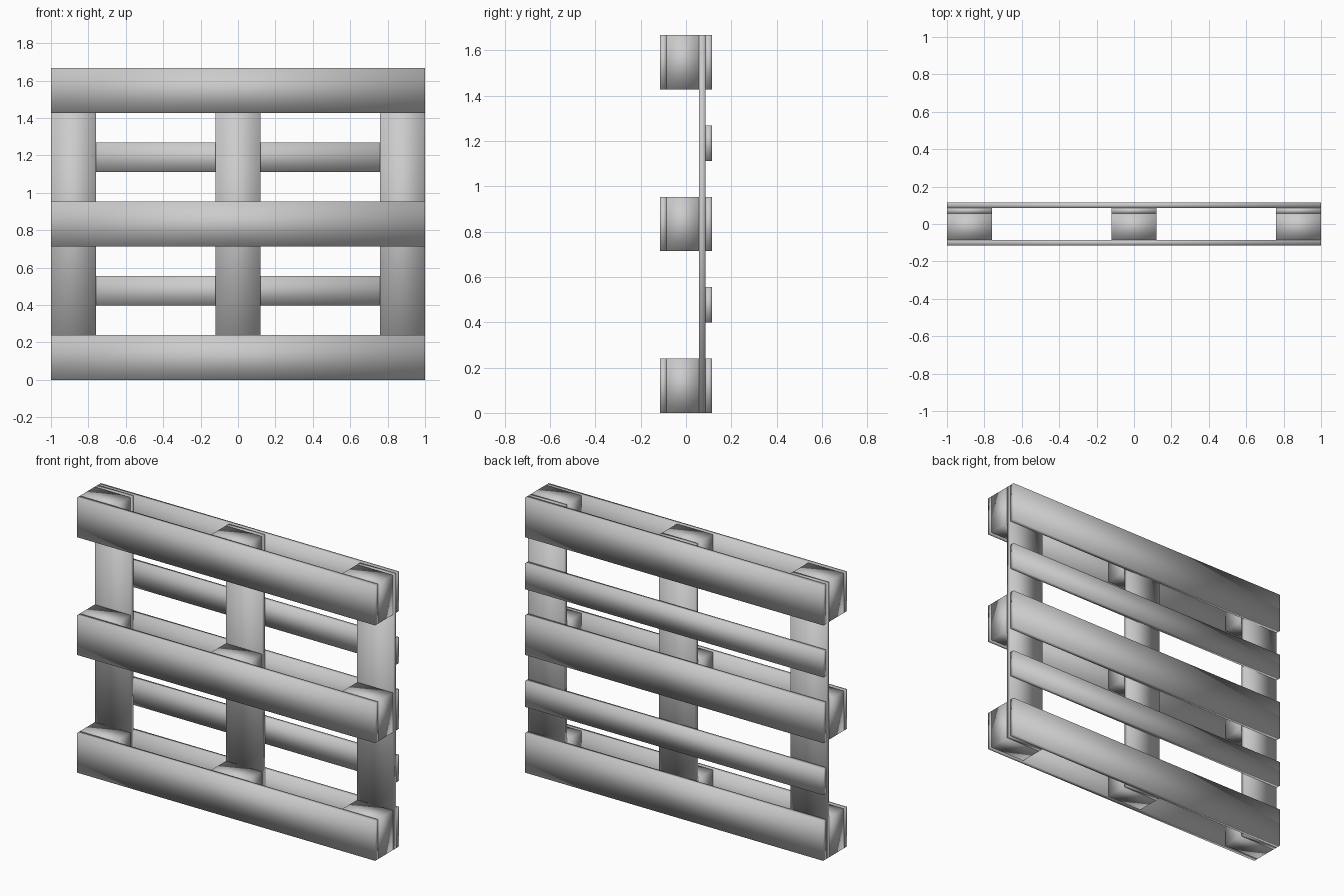
import bpy

if "Cube" in bpy.data.objects:
    bpy.data.objects.remove(bpy.data.objects["Cube"])

WIDE, SLAT, T = 0.24, 0.157, 0.029     # board widths and thickness
HEIGHT, DEPTH = 1.667, 0.229
Y0 = -DEPTH / 2                        # front plane
Y1 = Y0 + T                            # back of front boards
Y3 = DEPTH / 2 - T                     # front of back boards
Y2 = Y3 - T                            # front of stringers
MID_Z = HEIGHT / 2
ROWS = [WIDE / 2, MID_Z, HEIGHT - WIDE / 2]
COLS = [-1 + WIDE / 2, 0, 1 - WIDE / 2]


def box(name, x, z, width, height, ya, yb):
    """Smooth-shaded plank or block centred on x, z, spanning ya..yb."""
    bpy.ops.mesh.primitive_cube_add(size=1, location=(x, (ya + yb) / 2, z))
    ob = bpy.context.object
    ob.name = name
    ob.scale = (width, yb - ya, height)
    bpy.ops.object.transform_apply(location=False, rotation=False, scale=True)
    bpy.ops.object.shade_smooth()
    return ob


# Wide boards on both faces, with spacer blocks at every crossing
for z in ROWS:
    box("front_board", 0, z, 2, WIDE, Y0, Y1)
    box("back_board", 0, z, 2, WIDE, Y3, -Y0)
    for x in COLS:
        box("spacer_block", x, z, WIDE, WIDE, Y1, Y2)

# Upright stringers between the blocks and the back boards
for x in COLS:
    box("stringer_board", x, MID_Z, WIDE, HEIGHT, Y2, Y3)

# Narrow slats between the wide back boards
for a, b in zip(ROWS, ROWS[1:]):
    box("back_slat", 0, (a + b) / 2, 2, SLAT, Y3, -Y0)
